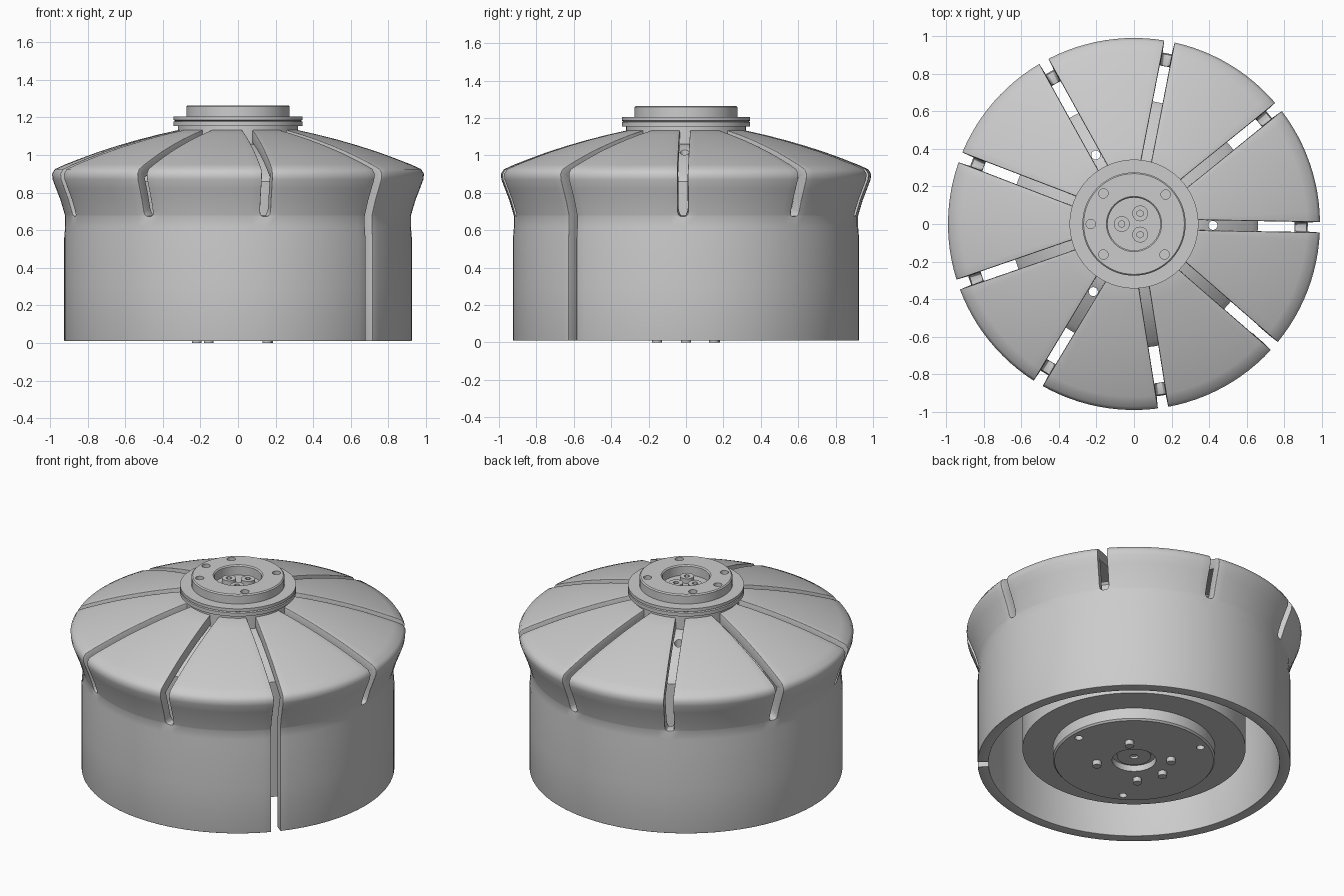
import bpy, bmesh, math
from math import sin, cos, radians, asin, tau
from mathutils import Matrix

if "Cube" in bpy.data.objects:
    bpy.data.objects.remove(bpy.data.objects["Cube"])

metal = bpy.data.materials.new("plain_grey")
metal.use_nodes = True
GREY = (0.6, 0.6, 0.6, 1)
metal.diffuse_color = GREY
metal.node_tree.nodes["Principled BSDF"].inputs["Base Color"].default_value = GREY

SLOTS = 9
TURN = radians(-1)          # slot pattern offset
FULL_SLOT = 8               # slot that splits the skirt to the bottom
HALF = 0.028                # half slot width


def finish(bm, name):
    bmesh.ops.recalc_face_normals(bm, faces=bm.faces)
    mesh = bpy.data.meshes.new(name)
    bm.to_mesh(mesh)
    bm.free()
    mesh.materials.append(metal)
    ob = bpy.data.objects.new(name, mesh)
    bpy.context.collection.objects.link(ob)
    return ob


def activate(ob):
    bpy.ops.object.select_all(action='DESELECT')
    ob.select_set(True)
    bpy.context.view_layer.objects.active = ob


def smooth(ob, angle=35):
    activate(ob)
    bpy.ops.object.shade_smooth_by_angle(angle=radians(angle))


def lathe(name, profile, steps=72):
    """Spin a profile that starts and ends on the axis."""
    bm = bmesh.new()
    vs = [bm.verts.new((r, 0, z)) for r, z in profile]
    es = [bm.edges.new(p) for p in zip(vs, vs[1:])]
    bmesh.ops.spin(bm, geom=vs + es, cent=(0, 0, 0), axis=(0, 0, 1),
                   angle=tau, steps=steps, use_duplicate=False)
    bmesh.ops.remove_doubles(bm, verts=bm.verts, dist=1e-4)
    return finish(bm, name)


def rods(name, places, radius, z0, z1, sides=20):
    """Vertical cylinders at (distance, degrees) places."""
    bm = bmesh.new()
    for dist, deg in places:
        a = radians(deg)
        m = Matrix.Translation((dist * cos(a), dist * sin(a), (z0 + z1) / 2))
        bmesh.ops.create_cone(bm, cap_ends=True, segments=sides, radius1=radius,
                              radius2=radius, depth=z1 - z0, matrix=m)
    return finish(bm, name)


def drill(ob, cutter):
    cutter.hide_render = True
    mod = ob.modifiers.new("holes", 'BOOLEAN')
    mod.operation, mod.solver, mod.object = 'DIFFERENCE', 'EXACT', cutter
    activate(ob)
    bpy.ops.object.modifier_apply(modifier=mod.name)
    bpy.data.objects.remove(cutter)


# Slotted shell: skirt, flared rim and nine dome petals
SHELL = [(0.925, 0.01), (0.925, 0.3), (0.925, 0.56), (0.92, 0.62), (0.92, 0.675),
         (0.922, 0.682), (0.927, 0.7), (0.945, 0.76), (0.968, 0.82), (0.987, 0.87),
         (0.99, 0.9), (0.975, 0.925), (0.92, 0.95), (0.83, 0.985), (0.74, 1.018),
         (0.64, 1.05), (0.53, 1.082), (0.42, 1.11), (0.3, 1.137)]
SLOT_ROW = 4                # slots start above this profile point
COLS = 12


def half_width(row, slot):
    if slot == FULL_SLOT or row > SLOT_ROW + 1:
        return HALF
    return HALF * (0.85 if row == SLOT_ROW + 1 else 0.5)


bm = bmesh.new()
grid = []
for i, (r, z) in enumerate(SHELL):
    ring = []
    for s in range(SLOTS):
        start = TURN + tau * s / SLOTS + asin(half_width(i, s) / r)
        end = TURN + tau * (s + 1) / SLOTS - asin(half_width(i, (s + 1) % SLOTS) / r)
        for c in range(COLS + 1):
            a = start + (end - start) * c / COLS
            ring.append(bm.verts.new((r * cos(a), r * sin(a), z)))
    grid.append(ring)
n = len(grid[0])
for i in range(len(SHELL) - 1):
    for j in range(n):
        in_slot = j % (COLS + 1) == COLS
        slot = (j // (COLS + 1) + 1) % SLOTS
        if in_slot and (i >= SLOT_ROW or slot == FULL_SLOT):
            continue
        k = (j + 1) % n
        bm.faces.new((grid[i][j], grid[i][k], grid[i + 1][k], grid[i + 1][j]))
shell = finish(bm, "slotted_shell")
activate(shell)
solid = shell.modifiers.new("wall", 'SOLIDIFY')
solid.thickness, solid.offset = 0.065, -1
bevel = shell.modifiers.new("rounding", 'BEVEL')
bevel.width, bevel.segments = 0.024, 3
bevel.limit_method, bevel.angle_limit = 'ANGLE', radians(50)
for m in ("wall", "rounding"):
    bpy.ops.object.modifier_apply(modifier=m)
smooth(shell, 40)

# Inner body with a sloped top, stepped base plate and centre recess
body = lathe("inner_body", [(0, 0.07), (0.13, 0.07), (0.13, 0.03), (0.47, 0.03),
                            (0.48, 0.04), (0.48, 0.11), (0.66, 0.11), (0.66, 0.86),
                            (0.63, 0.9), (0.34, 1.06), (0, 1.06)])
drill(body, rods("body_holes", [(0.42, -1), (0.42, 119), (0.42, -121)], 0.024, -0.2, 1.4))
smooth(body)

# Top hub: flange, raised disc and recess
hub = lathe("top_hub", [(0, 1.05), (0.32, 1.05), (0.32, 1.155), (0.343, 1.155), (0.343, 1.178),
                        (0.335, 1.182), (0.343, 1.186), (0.343, 1.205), (0.275, 1.205),
                        (0.275, 1.258), (0.268, 1.265), (0.147, 1.265), (0.14, 1.258),
                        (0.14, 1.2), (0, 1.2)])
BOLTS = [(0.23, a) for a in (43, 135, 180, 225, 315)]
drill(hub, rods("hub_holes", BOLTS, 0.025, 1.21, 1.4))
smooth(hub)

# Socket screws in the hub recess
SCREWS = [(0.065, a) for a in (60, 180, 300)]
screws = rods("socket_screws", SCREWS, 0.042, 1.19, 1.23, 24)
drill(screws, rods("screw_sockets", SCREWS, 0.018, 1.21, 1.3, 6))
smooth(screws)

# Pins under the base plate and the centre boss
pins = rods("base_pins", [(0.22, a) for a in (43, 135, 180, 225, 315)], 0.026, 0, 0.06)
smooth(pins)
boss = rods("centre_boss", [(0, 0)], 0.1, 0.055, 0.09, 32)
drill(boss, rods("boss_hole", [(0, 0)], 0.024, 0, 0.08))
smooth(boss)
